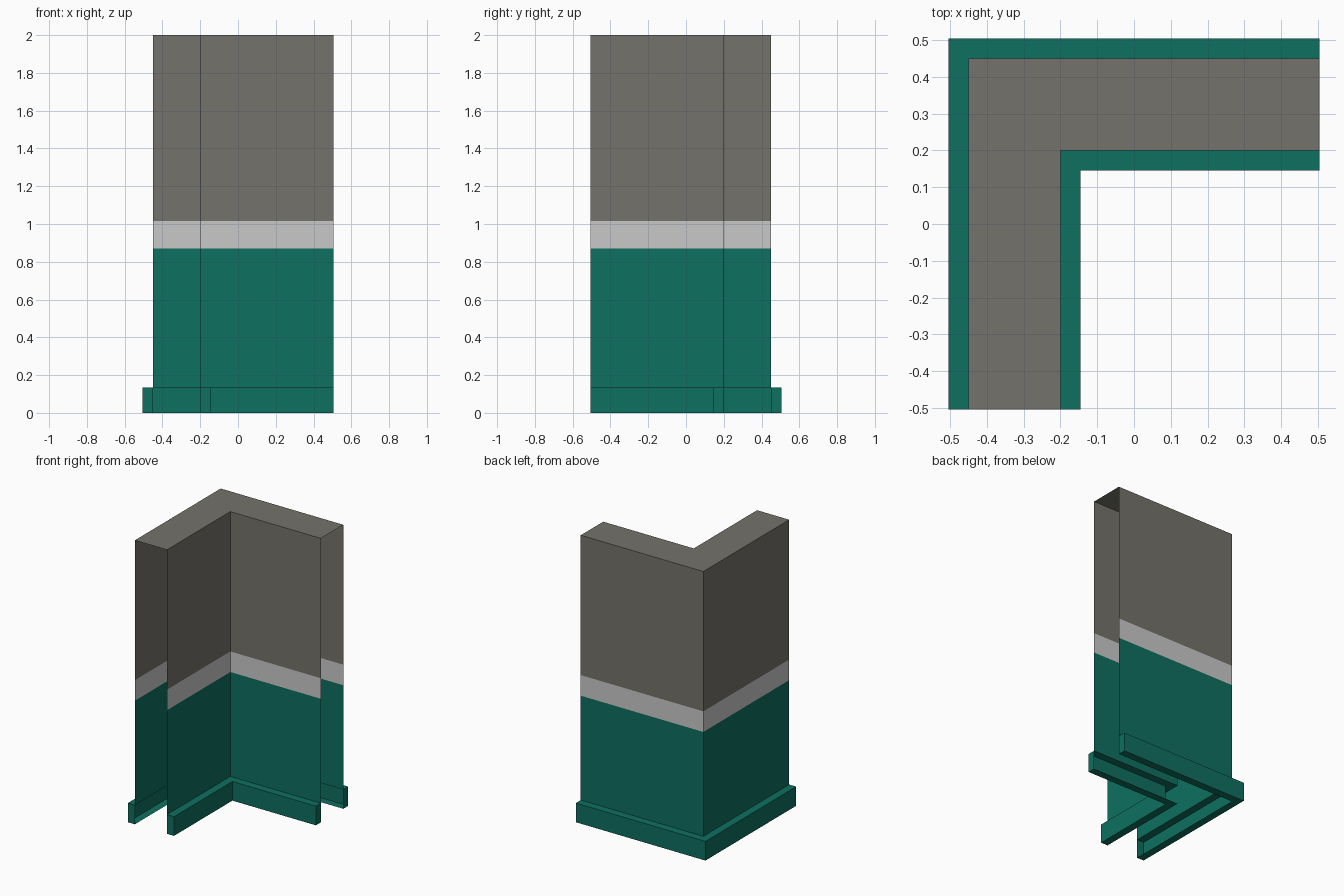
import bpy, bmesh

if "Cube" in bpy.data.objects:
    bpy.data.objects.remove(bpy.data.objects["Cube"])

END = 0.505                       # open ends of both wall legs
SKIRT, BAND_LOW, BAND_HIGH, TOP = 0.135, 0.87, 1.015, 2.0


def material(name, rgb):
    m = bpy.data.materials.new(name)
    m.diffuse_color = (*rgb, 1)
    m.use_nodes = True
    m.node_tree.nodes["Principled BSDF"].inputs["Base Color"].default_value = m.diffuse_color
    return m


teal = material("teal_paint", (0.0044, 0.162, 0.120))
light = material("light_grey_trim", (0.584, 0.584, 0.584))
stone = material("warm_grey_paint", (0.174, 0.171, 0.147))


def corner_path(d):
    """L-shaped path along one wall face, d = distance from centre."""
    return [(END, d), (-d, d), (-d, -END)]


def sweep(name, profile, mats, flip=False, caps=False, lid=False):
    """Run a (distance, height) profile along the L; one material per strip."""
    bm = bmesh.new()
    rows = [[bm.verts.new((x, y, z)) for x, y in corner_path(d)] for d, z in profile]
    for a, b, i in zip(rows, rows[1:], range(len(rows))):
        for k in range(2):
            f = bm.faces.new((a[k], a[k + 1], b[k + 1], b[k]))
            f.material_index = min(i, len(mats) - 1)
    if caps:
        bm.faces.new([r[0] for r in rows])
        bm.faces.new([r[2] for r in reversed(rows)])
    if flip:
        bmesh.ops.reverse_faces(bm, faces=bm.faces[:])
    mesh = bpy.data.meshes.new(name)
    bm.to_mesh(mesh)
    bm.free()
    for m in mats:
        mesh.materials.append(m)
    ob = bpy.data.objects.new(name, mesh)
    bpy.context.collection.objects.link(ob)


# Walls (open at the ends and below) and hollow skirting boards
for side, wall, skirt, flip in (("outer", 0.45, 0.505, False),
                                ("inner", 0.20, 0.145, True)):
    sweep(side + "_wall", [(wall, z) for z in (SKIRT, BAND_LOW, BAND_HIGH, TOP)],
          [teal, light, stone], flip)
    sweep(side + "_skirting",
          [(wall, 0), (skirt, 0), (skirt, SKIRT), (wall, SKIRT)],
          [teal], flip, caps=True)

# Wall cap on top
sweep("wall_top", [(0.45, TOP), (0.20, TOP)], [stone])
